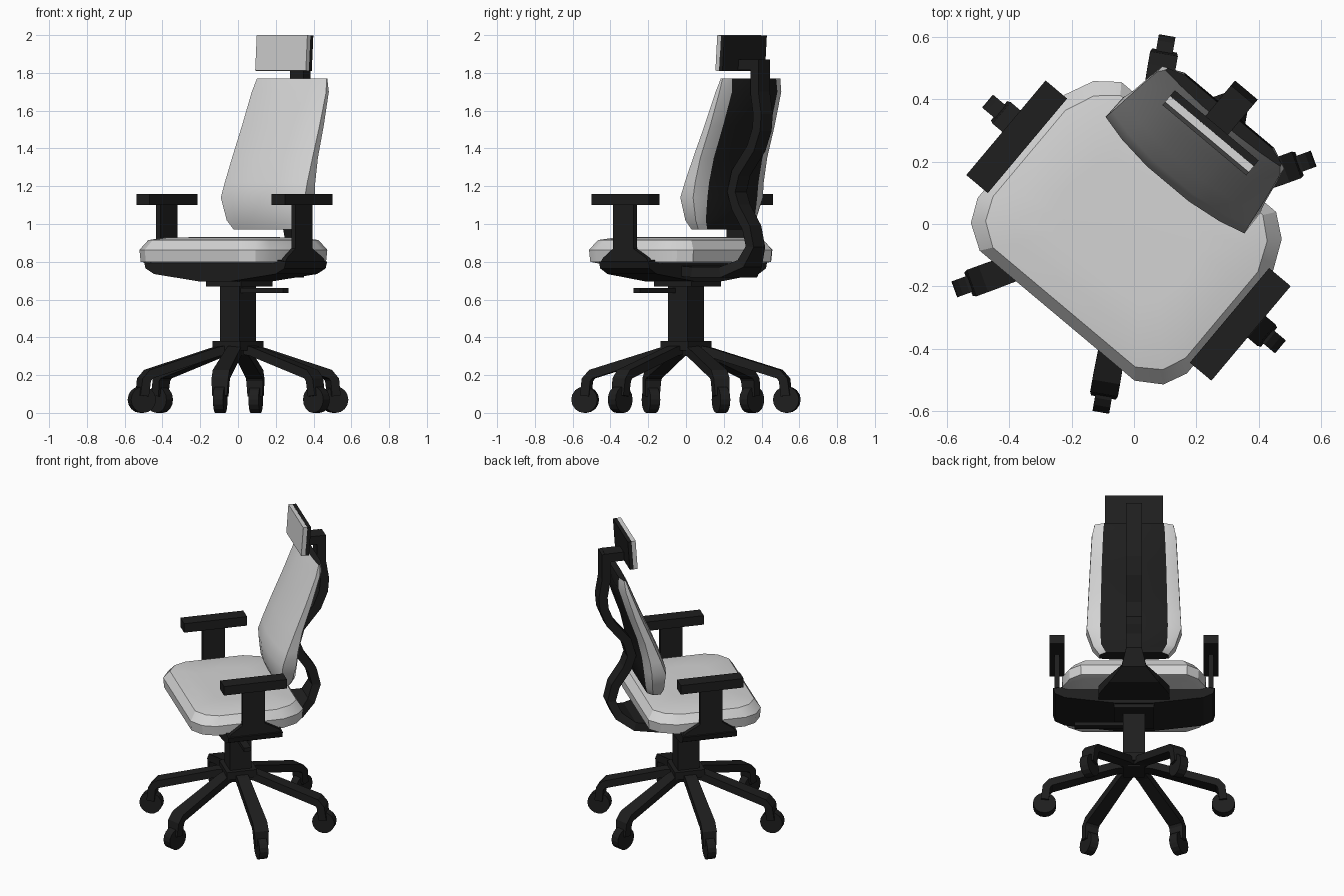
import bpy, bmesh, math
from mathutils import Matrix

if "Cube" in bpy.data.objects:
    bpy.data.objects.remove(bpy.data.objects["Cube"])

TURN = Matrix.Rotation(math.radians(-40), 4, 'Z')   # the chair is turned on its stand


def material(name, c):
    m = bpy.data.materials.new(name)
    m.diffuse_color = (c[0], c[1], c[2], 1)
    m.use_nodes = True
    m.node_tree.nodes["Principled BSDF"].inputs["Base Color"].default_value = m.diffuse_color
    return m


LIGHT = material("light grey fabric", (0.66, 0.66, 0.66))
BLACK = material("black plastic", (0.013, 0.013, 0.013))


def finish(name, bm, mats, rot=0, smooth=False):
    bmesh.ops.recalc_face_normals(bm, faces=bm.faces[:])
    bm.transform(TURN @ Matrix.Rotation(math.radians(rot), 4, 'Z'))
    me = bpy.data.meshes.new(name)
    bm.to_mesh(me)
    bm.free()
    for m in mats:
        me.materials.append(m)
    ob = bpy.data.objects.new(name, me)
    bpy.context.collection.objects.link(ob)
    if smooth:
        bpy.ops.object.select_all(action='DESELECT')
        ob.select_set(True)
        bpy.context.view_layer.objects.active = ob
        bpy.ops.object.shade_smooth_by_angle(angle=math.radians(25))
    return ob


def loft(name, rings, mats, rot=0, black_edges=(), black_caps=False, smooth=False):
    """Skin a list of equal-length point rings and close the ends."""
    bm = bmesh.new()
    vs = [[bm.verts.new(p) for p in r] for r in rings]
    n = len(rings[0])
    for a, b in zip(vs, vs[1:]):
        for i in range(n):
            j = (i + 1) % n
            f = bm.faces.new((a[i], a[j], b[j], b[i]))
            f.material_index = 1 if i in black_edges else 0
    for r in (vs[0], vs[-1]):
        bm.faces.new(r).material_index = 1 if black_caps else 0
    return finish(name, bm, mats, rot, smooth)


def strip(name, path, widths, thick, mat, rot=0):
    """Flat bar following a path of (depth, height) points."""
    rings = []
    for i, (v, z) in enumerate(path):
        a, b = path[max(i - 1, 0)], path[min(i + 1, len(path) - 1)]
        dv, dz = b[0] - a[0], b[1] - a[1]
        d = math.hypot(dv, dz)
        nv, nz = -dz / d * thick / 2, dv / d * thick / 2
        w = widths[i] / 2 if isinstance(widths, list) else widths / 2
        rings.append([(-w, v + nv, z + nz), (w, v + nv, z + nz),
                      (w, v - nv, z - nz), (-w, v - nv, z - nz)])
    return loft(name, rings, [mat], rot)


def box(name, u0, u1, v0, v1, z0, z1, mat=BLACK):
    return loft(name, [[(u0, v0, z), (u1, v0, z), (u1, v1, z), (u0, v1, z)]
                       for z in (z0, z1)], [mat])


# six-legged base with casters
for k in range(6):
    rot = 30 + 60 * k
    strip(f"base_leg_{k}", [(0.0, 0.345), (0.12, 0.325), (0.505, 0.205), (0.53, 0.175), (0.54, 0.09)],
          [0.07, 0.075, 0.09, 0.09, 0.08], 0.048, BLACK, rot)
    rings = [[(u, 0.542 + 0.07 * math.cos(a), 0.07 + 0.07 * math.sin(a))
              for a in (math.tau * i / 16 for i in range(16))] for u in (-0.027, 0.027)]
    loft(f"caster_{k}", rings, [BLACK], rot)

# hub, gas column and tilt mechanism
box("hub", -0.095, 0.095, -0.095, 0.095, 0.33, 0.38)
box("column", -0.068, 0.068, -0.068, 0.068, 0.30, 0.72)
box("tilt_mechanism", -0.12, 0.12, -0.12, 0.14, 0.67, 0.79)
box("lever", 0.0, 0.36, -0.06, -0.015, 0.635, 0.66)

# tray that carries the seat and the arms
prof = [(-0.49, 0.80), (-0.48, 0.765), (-0.42, 0.735), (-0.10, 0.695), (0.10, 0.695), (0.42, 0.735),
        (0.48, 0.765), (0.49, 0.80), (0.42, 0.81), (-0.42, 0.81)]
loft("seat_tray", [[(u, v, z) for u, z in prof] for v in (-0.19, 0.15)], [BLACK])

# seat cushion
def seat_ring(inset, z):
    w, f, b = 0.437 - inset, -0.383 + inset, 0.322 - inset
    half = [(w * 0.74, f), (w * 0.92, f + 0.05), (w, f + 0.125),
            (w, b - 0.15), (w * 0.9, b - 0.055), (w * 0.74, b)]
    return [(u, v, z) for u, v in half] + [(-u, v, z) for u, v in reversed(half)]


loft("seat", [seat_ring(i, z) for i, z in
              ((0.04, 0.79), (0.005, 0.80), (0.0, 0.863), (0.035, 0.915), (0.10, 0.928), (0.2, 0.93))],
     [LIGHT], smooth=True)

# arms
for s, side in ((-1, "left"), (1, "right")):
    box(f"armrest_{side}", s * 0.467 - 0.045, s * 0.467 + 0.045, -0.225, 0.17, 1.10, 1.16)
    out = [(-0.19, 0.79), (0.15, 0.79), (0.13, 0.82), (0.04, 0.87), (0.04, 1.11),
           (-0.10, 1.11), (-0.10, 0.87), (-0.17, 0.82)]
    loft(f"arm_post_{side}", [[(s * u, v, z) for v, z in out] for u in (0.452, 0.482)], [BLACK])

# backrest: light cushion with a black back panel
# columns: height, half width, panel half width, front depth, back depth, crown of the front
LEVELS = [(0.97, 0.21, 0.17, 0.200, 0.290, 0.015),
          (1.02, 0.25, 0.20, 0.180, 0.305, 0.025),
          (1.14, 0.29, 0.205, 0.168, 0.320, 0.036),
          (1.22, 0.285, 0.203, 0.195, 0.33, 0.036),
          (1.35, 0.278, 0.20, 0.248, 0.36, 0.034),
          (1.52, 0.268, 0.195, 0.322, 0.42, 0.03),
          (1.70, 0.257, 0.187, 0.395, 0.475, 0.025),
          (1.77, 0.24, 0.182, 0.430, 0.47, 0.012)]
rings = []
for z, w, p, f, b, c in LEVELS:
    half = [(w * 0.3, f), (w * 0.7, f + c * 0.4), (w, f + c),
            (w * 0.99, max(b - 0.03, f + c + 0.01)), (p, b)]
    rings.append([(u, v, z) for u, v in half] + [(-u, v, z) for u, v in reversed(half)])
loft("backrest", rings, [LIGHT, BLACK], black_edges=(4,), black_caps=True, smooth=True)

# curved spine from under the seat up to the headrest
strip("spine",
      [(0.05, 0.755), (0.22, 0.745), (0.36, 0.745), (0.44, 0.79), (0.48, 0.88), (0.455, 0.98), (0.38, 1.09),
       (0.352, 1.17), (0.38, 1.27), (0.485, 1.40), (0.525, 1.50), (0.532, 1.58), (0.512, 1.70), (0.512, 1.87)],
      [0.43, 0.43, 0.30, 0.15] + [0.095] * 10, 0.055, BLACK)
box("headrest_bracket", -0.047, 0.047, 0.39, 0.52, 1.815, 1.872)

# headrest
strip("headrest_pad", [(0.363, 1.811), (0.376, 1.999)], 0.35, 0.026, LIGHT)
strip("headrest_shell", [(0.387, 1.811), (0.400, 1.998)], 0.35, 0.024, BLACK)
